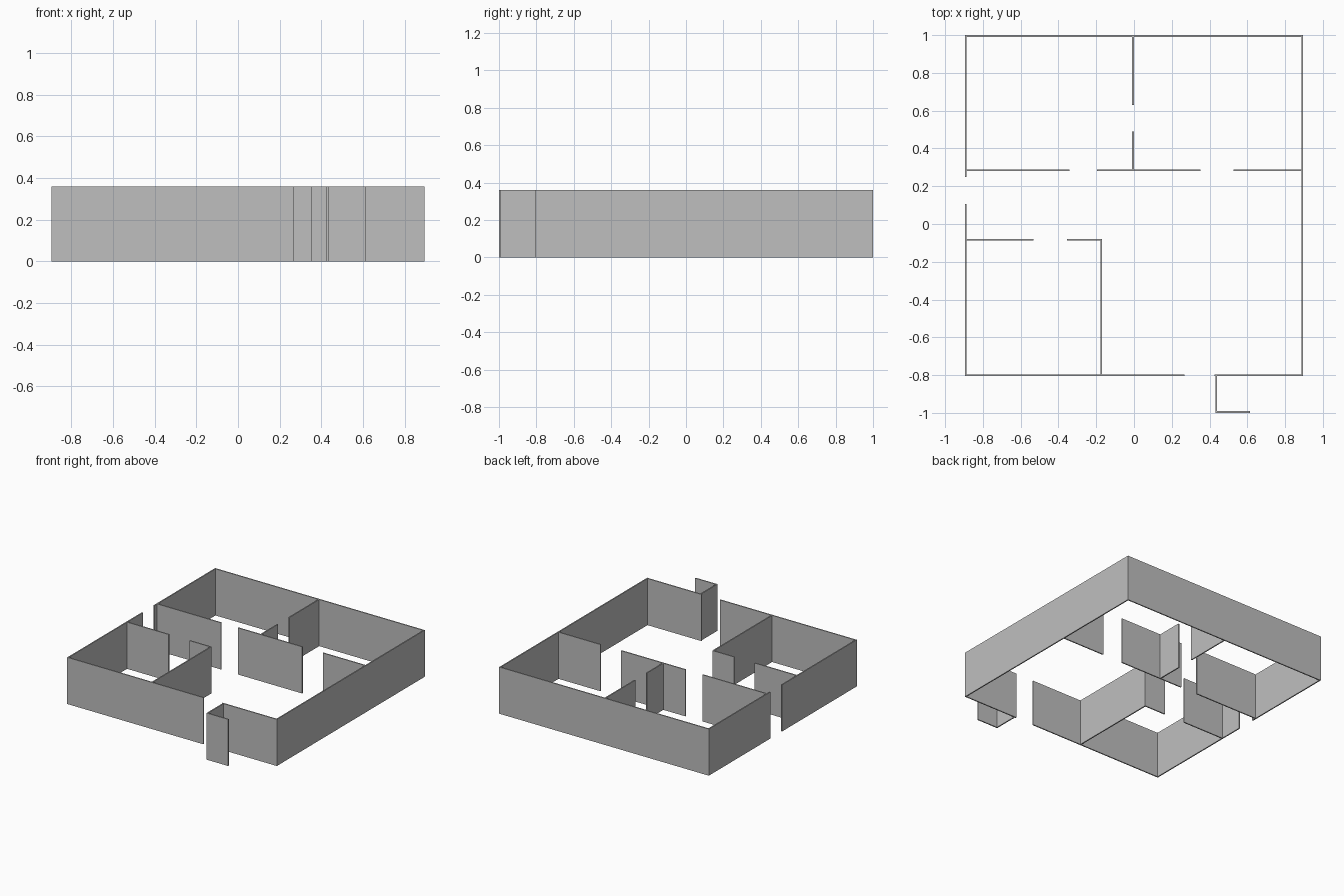
import bpy
import bmesh
from mathutils import Matrix, Vector

# Remove the default cube if present
default_cube = bpy.data.objects.get("Cube")
if default_cube:
    bpy.data.objects.remove(default_cube, do_unlink=True)

# Shared plaster colour
plaster = bpy.data.materials.new("grey plaster")
plaster.use_nodes = True
grey = (0.52, 0.52, 0.52, 1.0)
plaster.diffuse_color = grey
shader = next(n for n in plaster.node_tree.nodes if n.type == "BSDF_PRINCIPLED")
shader.inputs["Base Color"].default_value = grey

# Wall dimensions and the main lines of the floor plan (wall centrelines)
HEIGHT = 0.36
THICK = 0.009
HALF = THICK / 2
RIGHT, LEFT = -0.895 + HALF, 0.895 - HALF
BACK, FRONT = 1.0 - HALF, -0.80
PORCH_FRONT = -1.0 + HALF
BEDROOM_LINE = 0.285
STUDY_LINE = -0.083
MIDDLE = -0.005
STUDY_SIDE = -0.174
PORCH_SIDE = 0.436


def wall(name, low, high):
    """Upright box from a plan rectangle given by two opposite corners."""
    low, high = Vector((*low, 0)), Vector((*high, HEIGHT))
    size = high - low
    bm = bmesh.new()
    bmesh.ops.create_cube(
        bm, size=1,
        matrix=Matrix.Translation((low + high) / 2) @ Matrix.Diagonal((*size, 1)))
    mesh = bpy.data.meshes.new(name)
    bm.to_mesh(mesh)
    bm.free()
    mesh.materials.append(plaster)
    obj = bpy.data.objects.new(name, mesh)
    bpy.context.collection.objects.link(obj)
    return obj


def wall_along_x(name, y, start, end):
    return wall(name, (start, y - HALF), (end, y + HALF))


def wall_along_y(name, x, start, end):
    return wall(name, (x - HALF, start), (x + HALF, end))


# Outer walls, with door gaps in the front and right sides
wall_along_x("back_wall", BACK, RIGHT - HALF, LEFT + HALF)
wall_along_y("left_wall", LEFT, FRONT - HALF, BACK - HALF)
wall_along_y("right_wall_rear", RIGHT, 0.25, BACK - HALF)
wall_along_y("right_wall_front", RIGHT, FRONT - HALF, 0.105)
wall_along_x("front_wall_right", FRONT, RIGHT + HALF, 0.268)
wall_along_x("front_wall_left", FRONT, 0.425, LEFT - HALF)

# Porch screen outside the front door
wall_along_y("porch_side_wall", PORCH_SIDE, PORCH_FRONT - HALF, FRONT - HALF)
wall_along_x("porch_front_wall", PORCH_FRONT, PORCH_SIDE + HALF, 0.615)

# Partition across the rear rooms, with two doorways
wall_along_x("rear_partition_right", BEDROOM_LINE, RIGHT + HALF, -0.342)
wall_along_x("rear_partition_middle", BEDROOM_LINE, -0.197, 0.352)
wall_along_x("rear_partition_left", BEDROOM_LINE, 0.528, LEFT - HALF)

# Divider between the two rear rooms, with one doorway
wall_along_y("room_divider_rear", MIDDLE, 0.63, BACK - HALF)
wall_along_y("room_divider_front", MIDDLE, BEDROOM_LINE + HALF, 0.49)

# Front corner room
wall_along_x("corner_room_wall_outer", STUDY_LINE, RIGHT + HALF, -0.532)
wall_along_x("corner_room_wall_inner", STUDY_LINE, -0.354, STUDY_SIDE + HALF)
wall_along_y("corner_room_side_wall", STUDY_SIDE, FRONT + HALF, STUDY_LINE - HALF)
